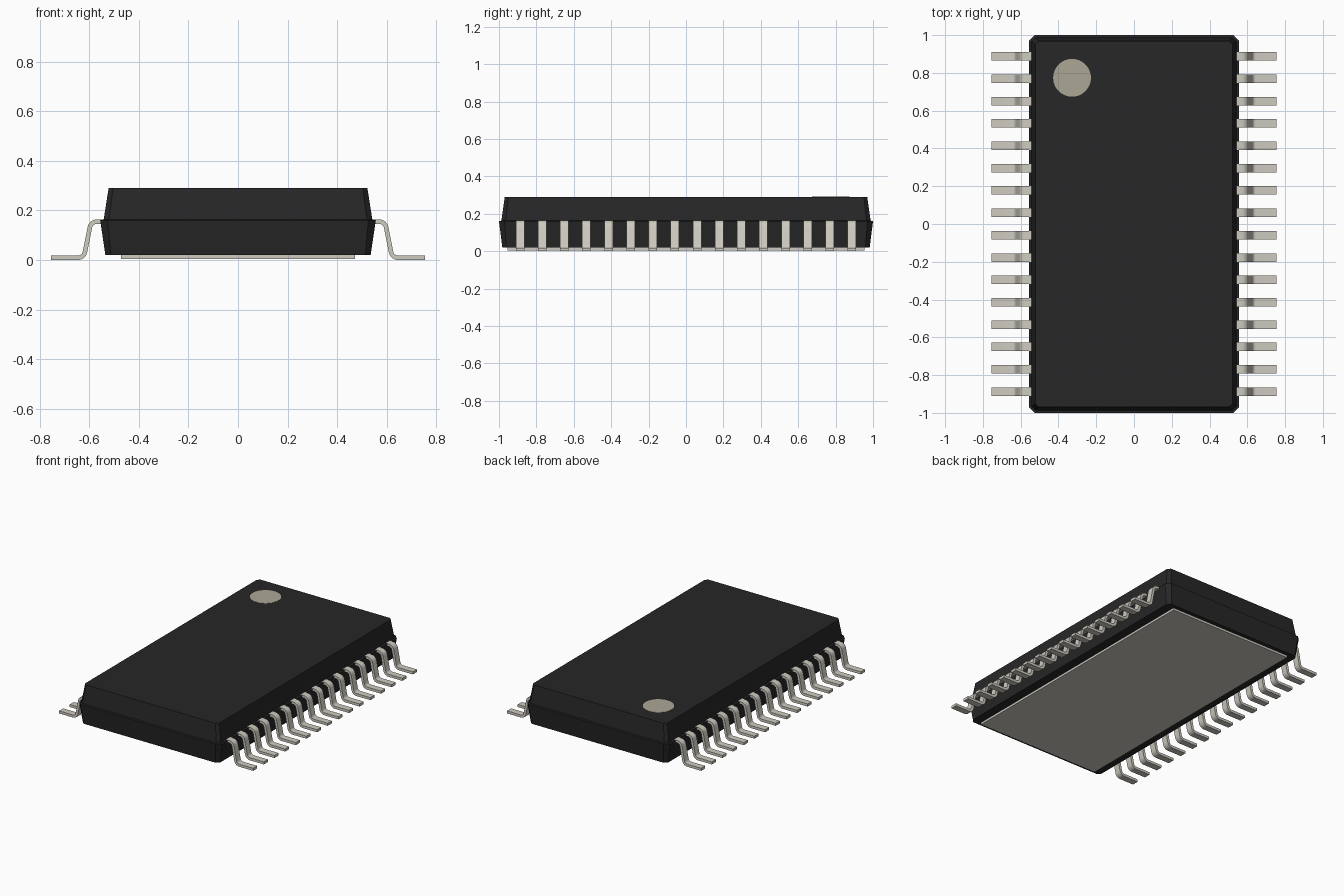
import bpy, bmesh, math
from mathutils import Vector

cube = bpy.data.objects.get("Cube")
if cube:
    bpy.data.objects.remove(cube, do_unlink=True)


def material(name, rgb):
    m = bpy.data.materials.new(name)
    m.use_nodes = True
    m.diffuse_color = (*rgb, 1)
    bsdf = m.node_tree.nodes["Principled BSDF"]
    bsdf.inputs["Base Color"].default_value = (*rgb, 1)
    bsdf.inputs["Roughness"].default_value = 0.6
    return m


BLACK = material("black plastic", (0.02, 0.02, 0.02))
METAL = material("tinned metal", (0.62, 0.595, 0.53))
MARK = material("beige marking", (0.41, 0.385, 0.30))


def make_object(name, bm, mat):
    bmesh.ops.recalc_face_normals(bm, faces=bm.faces)
    mesh = bpy.data.meshes.new(name)
    bm.to_mesh(mesh)
    bm.free()
    mesh.materials.append(mat)
    ob = bpy.data.objects.new(name, mesh)
    bpy.context.collection.objects.link(ob)
    return ob


def octagon(hx, hy, c):
    """Rectangle outline with clipped corners."""
    return [(hx, c - hy), (hx, hy - c), (hx - c, hy), (c - hx, hy),
            (-hx, hy - c), (-hx, c - hy), (c - hx, -hy), (hx - c, -hy)]


def loft(name, rings, mat):
    """Join outlines (half width, half length, corner, height) into a solid."""
    bm = bmesh.new()
    loops = [[bm.verts.new((x, y, z)) for x, y in octagon(hx, hy, c)]
             for hx, hy, c, z in rings]
    for a, b in zip(loops, loops[1:]):
        for i in range(8):
            j = (i + 1) % 8
            bm.faces.new((a[i], a[j], b[j], b[i]))
    bm.faces.new(loops[0])
    bm.faces.new(loops[-1])
    return make_object(name, bm, mat)


# Moulded body: two tapered halves meeting at a narrow ledge
loft("body", [(0.535, 0.982, 0.022, 0.02), (0.556, 1.0, 0.03, 0.161),
              (0.542, 0.987, 0.022, 0.163), (0.522, 0.969, 0.018, 0.29)], BLACK)

# Heat pad under the body
bm = bmesh.new()
bmesh.ops.create_cube(bm, size=1)
bmesh.ops.scale(bm, vec=(0.944, 1.908, 0.02), verts=bm.verts)
bmesh.ops.translate(bm, vec=(0, 0, 0.015), verts=bm.verts)
make_object("heat_pad", bm, METAL)

# Round pin-one marker on the top
bm = bmesh.new()
bmesh.ops.create_cone(bm, cap_ends=True, segments=48, radius1=0.1,
                      radius2=0.1, depth=0.004)
bmesh.ops.translate(bm, vec=(-0.328, 0.774, 0.2895), verts=bm.verts)
make_object("pin_one_marker", bm, MARK)


# Gull-wing lead: rounded centre line, thickened and given a width
def fillet(prev, corner, nxt, r, steps=6):
    a, b = (prev - corner).normalized(), (nxt - corner).normalized()
    half = a.angle(b) / 2
    centre = corner + (a + b).normalized() * (r / math.sin(half))
    start = (corner + a * (r / math.tan(half)) - centre).normalized()
    end = (corner + b * (r / math.tan(half)) - centre).normalized()
    return [centre + start.slerp(end, i / steps) * r for i in range(steps + 1)]


THICK, WIDTH, PITCH, COUNT = 0.018, 0.045, 0.1183, 16
p = [Vector(v) for v in ((0.53, 0, 0.155), (0.593, 0, 0.155),
                         (0.622, 0, 0.009), (0.755, 0, 0.009))]
path = [p[0], *fillet(p[0], p[1], p[2], 0.029), *fillet(p[1], p[2], p[3], 0.029), p[3]]

bm = bmesh.new()
sections = []
for i, q in enumerate(path):
    t = (path[min(i + 1, len(path) - 1)] - path[max(i - 1, 0)]).normalized()
    n = Vector((-t.z, 0, t.x)) * THICK / 2
    w = Vector((0, WIDTH / 2, 0))
    sections.append([bm.verts.new(q + o) for o in (n + w, n - w, -n - w, w - n)])
for a, b in zip(sections, sections[1:]):
    for i in range(4):
        j = (i + 1) % 4
        bm.faces.new((a[i], a[j], b[j], b[i]))
bm.faces.new(sections[0])
bm.faces.new(sections[-1])
bmesh.ops.translate(bm, vec=(0, -PITCH * (COUNT - 1) / 2, 0), verts=bm.verts)
leads = make_object("leads", bm, METAL)

# Repeat along each side and mirror to the other
row = leads.modifiers.new("Row", 'ARRAY')
row.count = COUNT
row.use_relative_offset = False
row.use_constant_offset = True
row.constant_offset_displace = (0, PITCH, 0)
leads.modifiers.new("Both sides", 'MIRROR').use_mirror_merge = False

bpy.ops.object.select_all(action='DESELECT')
bpy.context.view_layer.objects.active = leads
leads.select_set(True)
bpy.ops.object.shade_smooth_by_angle(angle=math.radians(40))
